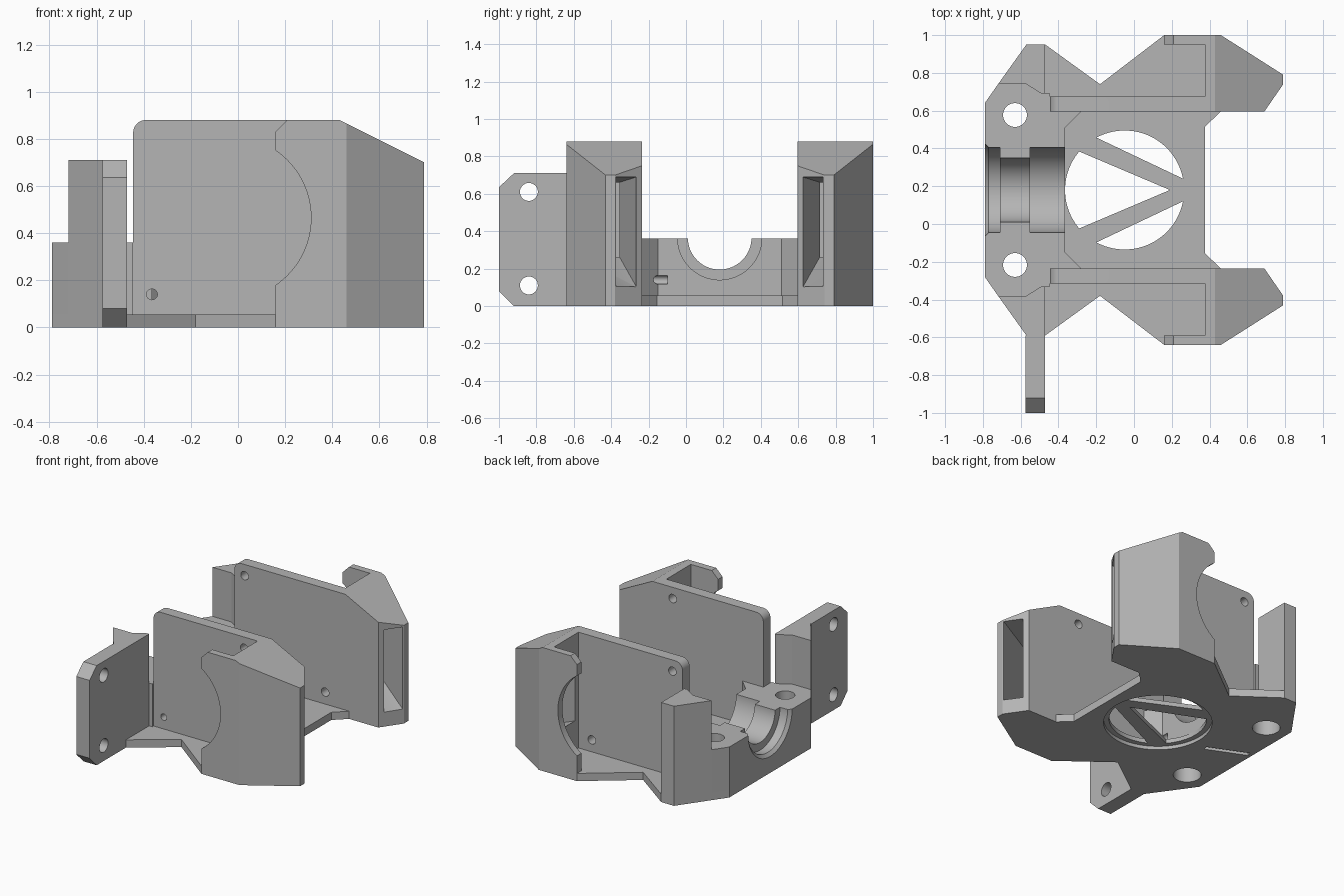
import bpy
import bmesh
import math
from mathutils import Vector

default = bpy.data.objects.get("Cube")
if default:
    bpy.data.objects.remove(default, do_unlink=True)

MID = 0.18     # y of the mirror plane
FLOOR = 0.055  # plate thickness
TOP = 0.88     # duct height

grey = bpy.data.materials.new("plain_grey")
grey.use_nodes = True
grey.diffuse_color = (0.46, 0.46, 0.46, 1)
grey.node_tree.nodes["Principled BSDF"].inputs["Base Color"].default_value = grey.diffuse_color


def place(axis, a, b, h):
    """Put profile coordinates a, b and height h along the chosen axis."""
    return Vector({"x": (h, a, b), "y": (a, h, b), "z": (a, b, h)}[axis])


def finish(name, bm):
    bmesh.ops.recalc_face_normals(bm, faces=bm.faces)
    mesh = bpy.data.meshes.new(name)
    bm.to_mesh(mesh)
    bm.free()
    mesh.materials.append(grey)
    ob = bpy.data.objects.new(name, mesh)
    bpy.context.collection.objects.link(ob)
    return ob


def prism(name, points, lo, hi, axis="z", bevel_at=None):
    bm = bmesh.new()
    rings = [[bm.verts.new(place(axis, a, b, h)) for a, b in points] for h in (lo, hi)]
    for ring in rings:
        bm.faces.new(ring)
    for i in range(len(points)):
        j = (i + 1) % len(points)
        bm.faces.new((rings[0][i], rings[0][j], rings[1][j], rings[1][i]))
    if bevel_at:
        edges = [e for e in bm.edges if all(
            abs(v.co.x - bevel_at) < 1e-4 and abs(v.co.z - hi) < 1e-4 for v in e.verts)]
        bmesh.ops.bevel(bm, geom=edges, offset=0.055, segments=8, profile=0.5, affect="EDGES")
    return finish(name, bm)


def lathe(name, profile, centre, axis, seg=64):
    """Closed round solid from (height, radius) pairs."""
    bm = bmesh.new()
    rings = []
    for h, r in profile:
        angles = [math.tau * i / seg for i in range(seg)]
        rings.append([bm.verts.new(place(axis, centre[0] + r * math.cos(t),
                                         centre[1] + r * math.sin(t), h)) for t in angles])
    bm.faces.new(rings[0])
    bm.faces.new(rings[-1])
    for low, high in zip(rings, rings[1:]):
        for i in range(seg):
            j = (i + 1) % seg
            bm.faces.new((low[i], low[j], high[j], high[i]))
    return finish(name, bm)


def cut(ob, *cutters):
    bpy.context.view_layer.objects.active = ob
    for cutter in cutters:
        mod = ob.modifiers.new("cut", "BOOLEAN")
        mod.operation = "DIFFERENCE"
        mod.solver = "EXACT"
        mod.object = cutter
        bpy.ops.object.modifier_apply(modifier=mod.name)


def side_points(points, s):
    return [(x, MID + s * v) for x, v in points]


def both_sides(points):
    return side_points(points, 1) + side_points(points[::-1], -1)


helpers = []


def helper(ob):
    ob.hide_render = True
    helpers.append(ob)
    return ob


# Base plate and clamp block
plate = prism("base_plate", both_sides([
    (-0.79, 0.46), (-0.57, 0.77), (-0.47, 0.77), (-0.18, 0.56), (0.16, 0.82), (0.46, 0.82),
    (0.79, 0.61), (0.79, 0.56), (0.69, 0.415), (0.46, 0.415), (0.375, 0.335)]), 0, FLOOR)
block = prism("clamp_block", both_sides([
    (-0.79, 0.46), (-0.72, 0.56), (-0.57, 0.56), (-0.49, 0.51), (-0.445, 0.51),
    (-0.445, 0.415), (-0.28, 0.415), (-0.365, 0.33)]), FLOOR, 0.36)
parts = [plate, block]

# Stepped round groove across the block
groove = helper(lathe("groove_cutter", [
    (-0.81, 0.27), (-0.77, 0.225), (-0.71, 0.225), (-0.71, 0.17),
    (-0.55, 0.17), (-0.55, 0.225), (-0.34, 0.225)], (MID, 0.365), "x", 96))
cut(block, groove)

# Round opening with a recess below, and a slot under the block
opening = helper(lathe("opening_cutter", [
    (-0.02, 0.35), (0.025, 0.35), (0.025, 0.315), (0.1, 0.315)], (-0.05, MID), "z", 96))
slot = helper(prism("slot_cutter", [
    (-0.5, 0.11), (-0.77, 0.23), (-0.76, 0.26), (-0.49, 0.14)], -0.02, 0.03))
cut(plate, opening, slot)

for s, side in ((-1, "front"), (1, "back")):
    # Bolt holes, wider underneath
    bolt = helper(lathe("bolt_cutter", [
        (-0.02, 0.09), (0.2, 0.09), (0.2, 0.063), (0.5, 0.063)], (-0.63, MID + s * 0.397), "z", 48))
    cut(plate, bolt)
    cut(block, bolt)

    # Spoke across the opening
    parts.append(prism("spoke_" + side, side_points([
        (-0.215, 0.285), (-0.305, 0.21), (0.19, 0), (0.27, 0), (0.27, 0.055)], s), 0.025, FLOOR))

    # Corner tower
    parts.append(prism("tower_" + side, side_points([
        (-0.72, 0.56), (-0.57, 0.77), (-0.47, 0.77), (-0.47, 0.51), (-0.49, 0.51),
        (-0.57, 0.56)], s), FLOOR, 0.71))

    # Side wall that folds round into the fan duct
    duct = prism("fan_duct_" + side, side_points([
        (-0.445, 0.415), (-0.445, 0.495), (0.375, 0.495), (0.375, 0.77), (0.16, 0.77),
        (0.16, 0.82), (0.46, 0.82), (0.79, 0.61), (0.79, 0.56), (0.69, 0.415)], s),
        FLOOR, TOP, bevel_at=-0.445)
    parts.append(duct)
    near, far = sorted((MID + s * 0.6, MID + s * 0.9))
    slope = helper(prism("slope_cutter", [(0.37, 0.91), (0.85, 0.67), (0.85, 0.95)], -1.2, 1.2, "y"))
    notch = helper(prism("notch_cutter", [(0.12, 0.79), (0.25, 0.92), (0.12, 0.92)], near, far, "y"))
    inlet = helper(lathe("inlet_cutter", [(near, 0.346), (far, 0.346)], (-0.036, 0.465), "y", 96))

    # Tapered air passage to the outlet
    bm = bmesh.new()
    for x, v, low, high in ((0.36, 0.54, 0.27, 0.66), (0.36, 0.77, 0.27, 0.66),
                            (0.72, 0.444, 0.1, 0.69), (0.797, 0.547, 0.1, 0.69)):
        for z in (low, high):
            bm.verts.new((x, MID + s * v, z))
    bmesh.ops.convex_hull(bm, input=bm.verts)
    passage = helper(finish("passage_cutter", bm))
    cut(duct, slope, notch, inlet, passage)

    # Diagonal pair of screw holes in the wall
    start, end = sorted((MID + s * 0.28, MID + s * 0.6))
    heights = (0.14, 0.8) if s < 0 else (0.8, 0.14)
    for x, z in zip((-0.365, 0.27), heights):
        radius = 0.023 if s < 0 and x < 0 else 0.03
        screw = helper(lathe("screw_cutter", [(start, radius), (end, radius)], (x, z), "y", 24))
        cut(duct, screw)
        if s < 0 and x < 0:
            cut(block, screw)

# Mounting bracket with two holes
bracket = prism("mounting_bracket", [
    (-0.59, 0), (-0.92, 0), (-1, 0.08), (-1, 0.635), (-0.92, 0.71), (-0.59, 0.71)],
    -0.575, -0.47, "x")
for z in (0.11, 0.61):
    cut(bracket, helper(lathe("bracket_hole_cutter", [(-0.7, 0.048), (-0.4, 0.048)],
                              (-0.84, z), "x", 32)))
parts.append(bracket)

for ob in helpers:
    bpy.data.objects.remove(ob, do_unlink=True)

# Smooth the round faces, keep the corners sharp
bpy.ops.object.select_all(action="DESELECT")
for ob in parts:
    ob.select_set(True)
bpy.context.view_layer.objects.active = plate
bpy.ops.object.shade_smooth_by_angle(angle=math.radians(20))
